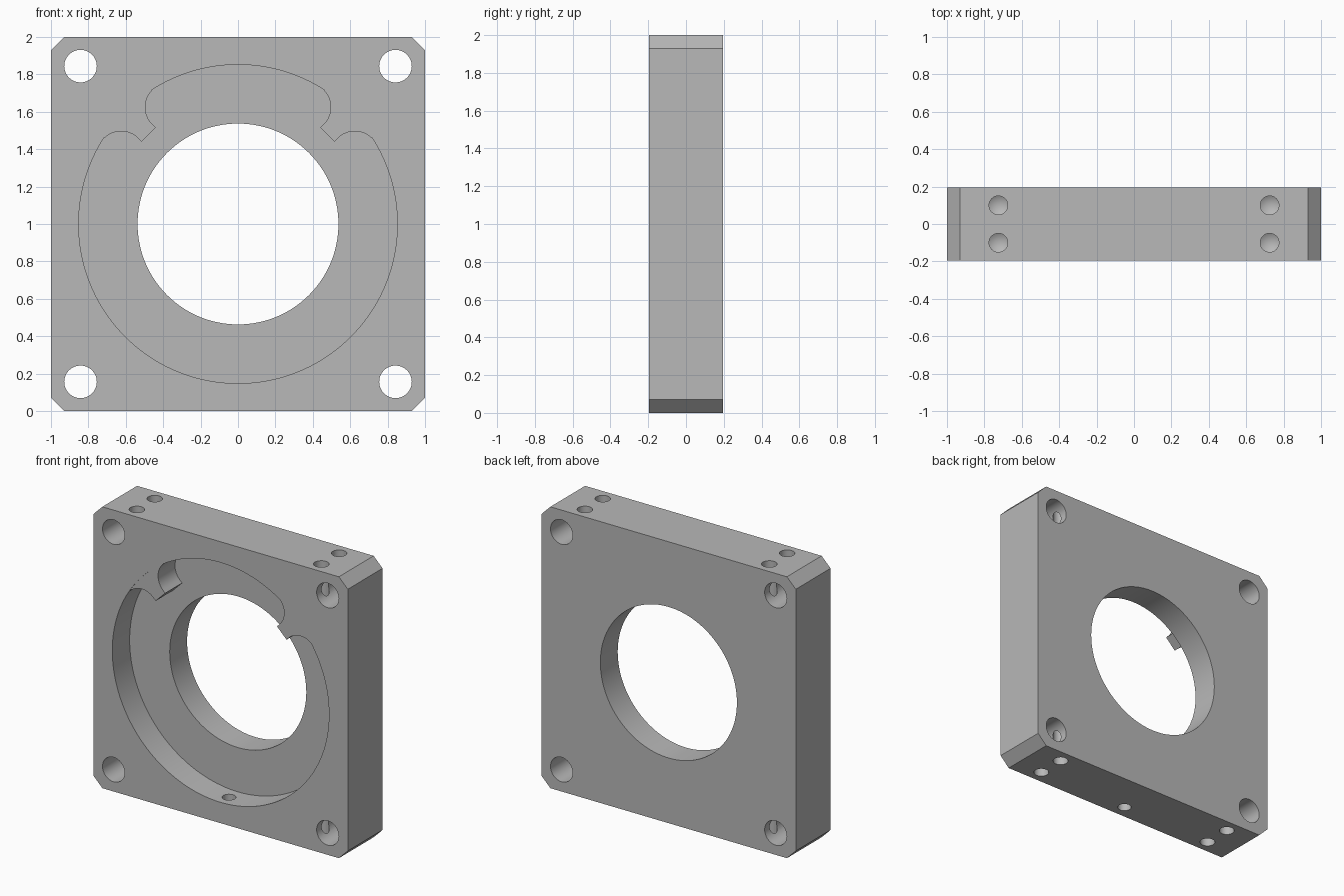
import bpy, bmesh
from math import pi, sin, cos, sqrt
from mathutils import Matrix, Vector

cube = bpy.data.objects.get("Cube")
if cube:
    bpy.data.objects.remove(cube, do_unlink=True)

HALF = 0.195      # half thickness of the plate
MID = 1.0         # height of the bore axis
CHAMFER = 0.07

metal = bpy.data.materials.new("plain grey")
metal.use_nodes = True
grey = (0.48, 0.48, 0.48, 1)
metal.diffuse_color = grey
metal.node_tree.nodes["Principled BSDF"].inputs["Base Color"].default_value = grey


def make_object(name, bm):
    bmesh.ops.recalc_face_normals(bm, faces=bm.faces)
    mesh = bpy.data.meshes.new(name)
    bm.to_mesh(mesh)
    bm.free()
    mesh.materials.append(metal)
    obj = bpy.data.objects.new(name, mesh)
    bpy.context.collection.objects.link(obj)
    return obj


def extrude_profile(name, points, y0, y1):
    """Extrude an (x, z) outline along y."""
    bm = bmesh.new()
    face = bm.faces.new([bm.verts.new((x, y0, z)) for x, z in points])
    new = bmesh.ops.extrude_face_region(bm, geom=[face])["geom"]
    verts = [v for v in new if isinstance(v, bmesh.types.BMVert)]
    bmesh.ops.translate(bm, verts=verts, vec=(0, y1 - y0, 0))
    return make_object(name, bm)


def circle(x, z, radius, sides):
    return [(x + radius * cos(2 * pi * i / sides),
             z + radius * sin(2 * pi * i / sides)) for i in range(sides)]


def drill(x, y, z, direction, depth, radius=0.05, tip=0.03):
    """Vertical drill bit with a conical tip, entering at height z."""
    bm = bmesh.new()
    start = -0.1
    for low, high, r_low, r_high in ((start, depth, radius, radius),):
        bmesh.ops.create_cone(bm, cap_ends=True, segments=32, radius1=r_low,
                              radius2=r_high, depth=high - low,
                              matrix=Matrix.Translation((0, 0, (low + high) / 2)))
    cap = max(bm.faces, key=lambda f: f.calc_center_median().z)
    poked = bmesh.ops.poke(bm, faces=[cap])
    poked["verts"][0].co.z += tip
    bmesh.ops.scale(bm, vec=(1, 1, direction), verts=bm.verts)
    bmesh.ops.translate(bm, vec=(x, y, z), verts=bm.verts)
    return make_object("drill_cutter", bm)


def cut(target, cutter):
    mod = target.modifiers.new("cut", "BOOLEAN")
    mod.operation = "DIFFERENCE"
    mod.solver = "EXACT"
    mod.object = cutter
    bpy.context.view_layer.objects.active = target
    bpy.ops.object.modifier_apply(modifier=mod.name)
    bpy.data.objects.remove(cutter, do_unlink=True)


# Square plate with chamfered corners
inner = 1 - CHAMFER
outline = [(-inner, 0), (inner, 0), (1, CHAMFER), (1, 2 - CHAMFER),
           (inner, 2), (-inner, 2), (-1, 2 - CHAMFER), (-1, CHAMFER)]
plate = extrude_profile("mounting_plate", outline, -HALF, HALF)

# Central bore and the wider recess in the front half
cut(plate, extrude_profile("bore_cutter", circle(0, MID, 0.537, 128), -1, 1))
cut(plate, extrude_profile("recess_cutter", circle(0, MID, 0.852, 160), -1, 0))

# Corner bolt holes
for sx in (-1, 1):
    for sz in (-1, 1):
        cut(plate, extrude_profile("bolt_cutter",
                                   circle(sx * 0.842, MID + sz * 0.844, 0.087, 48), -1, 1))

# Pin holes in the top and bottom edges
for sx in (-1, 1):
    for y in (-0.1, 0.1):
        cut(plate, drill(sx * 0.725, y, 2, -1, 0.28))
        cut(plate, drill(sx * 0.725, y, 0, 1, 0.28))

# Drain hole from the recess to the bottom edge
cut(plate, drill(0, -0.1, 0, 1, 0.25, radius=0.045))

# Two flared keys pointing inward from the recess wall
fillet = [(0.70 + 0.13 * sin(a), 0.183 - 0.13 * cos(a))
          for a in (pi / 2 * i / 16 for i in range(17))]
side = [(0.675, 0.053)] + fillet + [(0.87, 0.183)]
key_profile = side + [(r, -t) for r, t in reversed(side)]
objects = [plate]
for sx, name in ((-1, "right_key"), (1, "left_key")):
    points = [(sx * (r - t) / sqrt(2), MID + (r + t) / sqrt(2)) for r, t in key_profile]
    objects.append(extrude_profile(name, points, 0.005 - HALF, 0.01))

# Smooth round walls, sharp edges kept
for obj in objects:
    bpy.ops.object.select_all(action="DESELECT")
    obj.select_set(True)
    bpy.context.view_layer.objects.active = obj
    bpy.ops.object.shade_smooth_by_angle(angle=pi / 6)
